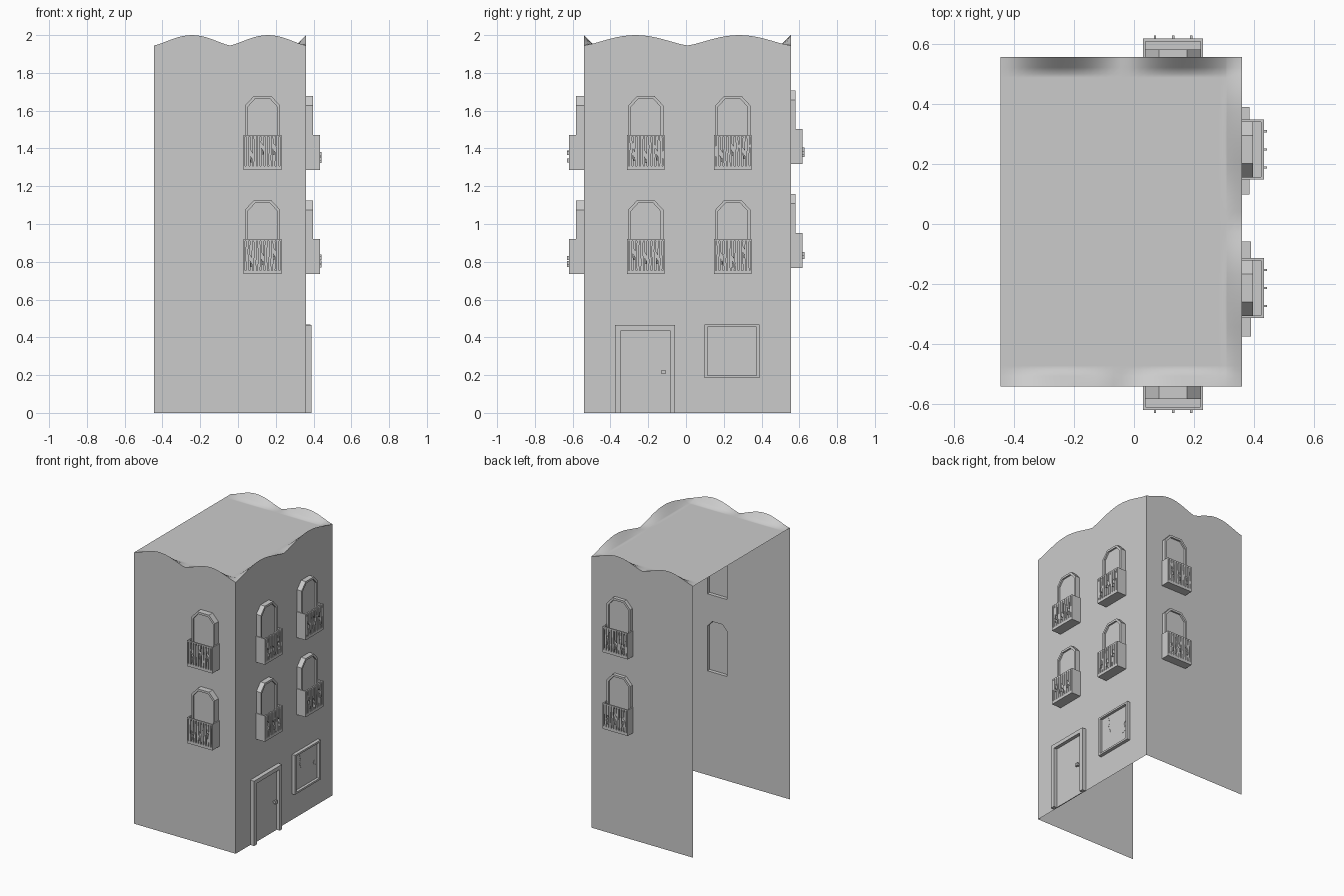
import bpy, bmesh, math, random
from mathutils import Matrix, Vector

if "Cube" in bpy.data.objects:
    bpy.data.objects.remove(bpy.data.objects["Cube"])

random.seed(4)
X0, X1, Y0, Y1, ZR = -0.445, 0.36, -0.54, 0.555, 1.945
RIM = 0.055

# Local axes per wall: u along the wall, d outward, z up
FRONT = Matrix(((1, 0, 0, 0), (0, -1, 0, Y0), (0, 0, 1, 0), (0, 0, 0, 1)))
RIGHT = Matrix(((0, 1, 0, X1), (1, 0, 0, 0), (0, 0, 1, 0), (0, 0, 0, 1)))
BACK = Matrix(((-1, 0, 0, 0), (0, 1, 0, Y1), (0, 0, 1, 0), (0, 0, 0, 1)))


def finish(name, bm, mat=None, recalc=True):
    if mat is not None:
        bm.transform(mat)
    if recalc:
        bmesh.ops.recalc_face_normals(bm, faces=bm.faces[:])
    me = bpy.data.meshes.new(name)
    bm.to_mesh(me)
    bm.free()
    ob = bpy.data.objects.new(name, me)
    bpy.context.collection.objects.link(ob)
    return ob


def loop(bm, pts, d):
    return [bm.verts.new((u, d, z)) for u, z in pts]


def prism(bm, pts, d0, d1):
    a, b = loop(bm, pts, d0), loop(bm, pts, d1)
    bm.faces.new(a)
    bm.faces.new(b)
    for i in range(len(a)):
        j = (i + 1) % len(a)
        bm.faces.new((a[i], a[j], b[j], b[i]))


def box(bm, u0, u1, z0, z1, d0, d1):
    prism(bm, rect(u0, u1, z0, z1), d0, d1)


def rect(u0, u1, z0, z1):
    return [(u0, z0), (u1, z0), (u1, z1), (u0, z1)]


def ring(bm, outer, inner, d0, d1):
    ls = [loop(bm, outer, d0), loop(bm, outer, d1), loop(bm, inner, d1), loop(bm, inner, d0)]
    n = len(outer)
    for k in range(4):
        a, b = ls[k], ls[(k + 1) % 4]
        for i in range(n):
            j = (i + 1) % n
            bm.faces.new((a[i], a[j], b[j], b[i]))


def arch(w, t, z0, z1, z2):
    return [(-w, z0), (w, z0), (w, z1), (t, z2), (-t, z2), (-w, z1)]


# Wavy roof edge: two humps along every wall
def wave(v, a, b):
    return 0.055 * abs(math.sin(2 * math.pi * (v - a) / (b - a))) ** 1.3


def samples(a, b, extra):
    return sorted([a + (b - a) * i / 32 for i in range(33)] + extra)


XS = samples(X0, X1, [X1 - RIM])
YS = samples(Y0, Y1, [Y0 + RIM, Y1 - RIM])


def roof_z(x, y):
    fy = max(0, 1 - min(y - Y0, Y1 - y) / RIM)
    fx = max(0, 1 - (X1 - x) / RIM)
    return ZR + max(wave(x, X0, X1) * fy, wave(y, Y0, Y1) * fx)


bm = bmesh.new()
grid = [[bm.verts.new((x, y, roof_z(x, y))) for y in YS] for x in XS]
for i in range(len(XS) - 1):
    for j in range(len(YS) - 1):
        bm.faces.new((grid[i][j], grid[i + 1][j], grid[i + 1][j + 1], grid[i][j + 1]))
for f in bm.faces:
    f.smooth = True
finish("roof", bm, recalc=False)

# Windows as (wall, u, sill height, depth offset)
HOLE = [(-.1, 0), (.1, 0), (.1, .185), (.093, .185), (.093, .34), (.047, .39),
        (-.047, .39), (-.093, .34), (-.093, .185), (-.1, .185)]
SPOTS = {"front": [(.13, z, .006) for z in (.735, 1.287)],
         "right": [(u, z, 0) for u in (-.213, .248) for z in (.735, 1.287)],
         "back": [(-.13, z, -.011) for z in (.768, 1.317)]}
MATS = {"front": FRONT, "right": RIGHT, "back": BACK}
OUTLINE = {"front": [(x, roof_z(x, Y0)) for x in XS],
           "right": [(y, roof_z(X1, y)) for y in YS],
           "back": [(-x, roof_z(x, Y1)) for x in XS]}


# Wall sheet with window openings
def wall(side):
    top = OUTLINE[side]
    loops = [[(top[0][0], 0)] + top + [(top[-1][0], 0)]]
    loops += [[(u + c, z + s) for u, z in HOLE] for c, s, _ in SPOTS[side]]
    bm = bmesh.new()
    edges = []
    for pts in loops:
        vs = loop(bm, pts, 0)
        edges += [bm.edges.new((vs[i - 1], vs[i])) for i in range(len(vs))]
    bmesh.ops.triangle_fill(bm, edges=edges, use_beauty=True, use_dissolve=False)
    bm.transform(MATS[side])
    out = MATS[side].to_3x3() @ Vector((0, 1, 0))
    bm.normal_update()
    for f in bm.faces:
        if f.normal.dot(out) < 0:
            f.normal_flip()
    finish(side + "_wall", bm, recalc=False)


# Arched window frame and pane
def window_mesh(off):
    bm = bmesh.new()
    inner = arch(.078, .040, .012, .333, .375)
    ring(bm, arch(.093, .047, 0, .34, .39), inner, 0, .036 + off)
    prism(bm, inner, .020 + off, .024 + off)
    return bm


# Balcony box with a railing of warped and broken bars
def balcony_mesh(off):
    bm = bmesh.new()
    f0, f1 = .063 + off, .073 + off
    box(bm, -.1, .1, 0, .008, 0, f1)
    for s in (-1, 1):
        a, b = sorted((s * .1, s * .092))
        box(bm, a, b, .008, .185, 0, f1)
    box(bm, -.092, .092, .008, .02, f0, f1)
    box(bm, -.092, .092, .176, .185, f0, f1)
    for i in range(9):
        u, w = -.08 + .02 * i, .007
        k = [random.uniform(-.004, .004) for _ in range(2)]
        lo, hi = .02, .176
        if i in (1, 4, 7):      # broken bar: two pointed stubs
            m = random.uniform(.07, .12)
            prism(bm, [(u - w, lo), (u + w, lo), (u + w + k[0], m - .02), (u - w + k[0], m)], f0, f1)
            prism(bm, [(u - w, hi), (u + w, hi), (u + w + k[1], m + .01), (u - w + k[1], m + .03)], f0, f1)
            box(bm, u - .004, u + .004, m - .035, m - .015, f1, f1 + .01)
        else:
            prism(bm, [(u - w, lo), (u + w, lo), (u + w + k[0], .07), (u + w + k[1], .125),
                       (u + w, hi), (u - w, hi), (u - w + k[1], .125), (u - w + k[0], .07)], f0, f1)
    return bm


for side, spots in SPOTS.items():
    wall(side)
    for u, z, off in spots:
        m = MATS[side] @ Matrix.Translation((u, 0, z))
        finish(side + "_window", window_mesh(off), m)
        finish(side + "_balcony", balcony_mesh(off), m)

# Door frame, panel and knob
bm = bmesh.new()
prism(bm, [(-.375, 0), (-.344, 0), (-.344, .437), (-.085, .437), (-.085, 0),
           (-.058, 0), (-.058, .465), (-.375, .465)], 0, .03)
finish("door_frame", bm, RIGHT)
bm = bmesh.new()
box(bm, -.344, -.085, 0, .437, 0, .006)
finish("door_panel", bm, RIGHT)
bm = bmesh.new()
box(bm, -.126, -.114, .21, .222, .006, .018)
box(bm, -.131, -.109, .205, .227, .018, .03)
finish("door_knob", bm, RIGHT)

# Shop window frame, pane and cracks
bm = bmesh.new()
ring(bm, rect(.098, .389, .185, .468), rect(.114, .373, .198, .455), 0, .024)
finish("shop_window_frame", bm, RIGHT)
bm = bmesh.new()
box(bm, .114, .373, .198, .455, 0, .005)
finish("shop_window_pane", bm, RIGHT)
bm = bmesh.new()
for path in ([(.17, .455), (.185, .40), (.175, .37), (.195, .33)],
             [(.373, .29), (.345, .30), (.34, .27), (.32, .265)],
             [(.35, .345), (.33, .325), (.34, .30)]):
    prism(bm, path + [(u + .005, z + .003) for u, z in reversed(path)], .005, .0065)
finish("shop_window_cracks", bm, RIGHT)
